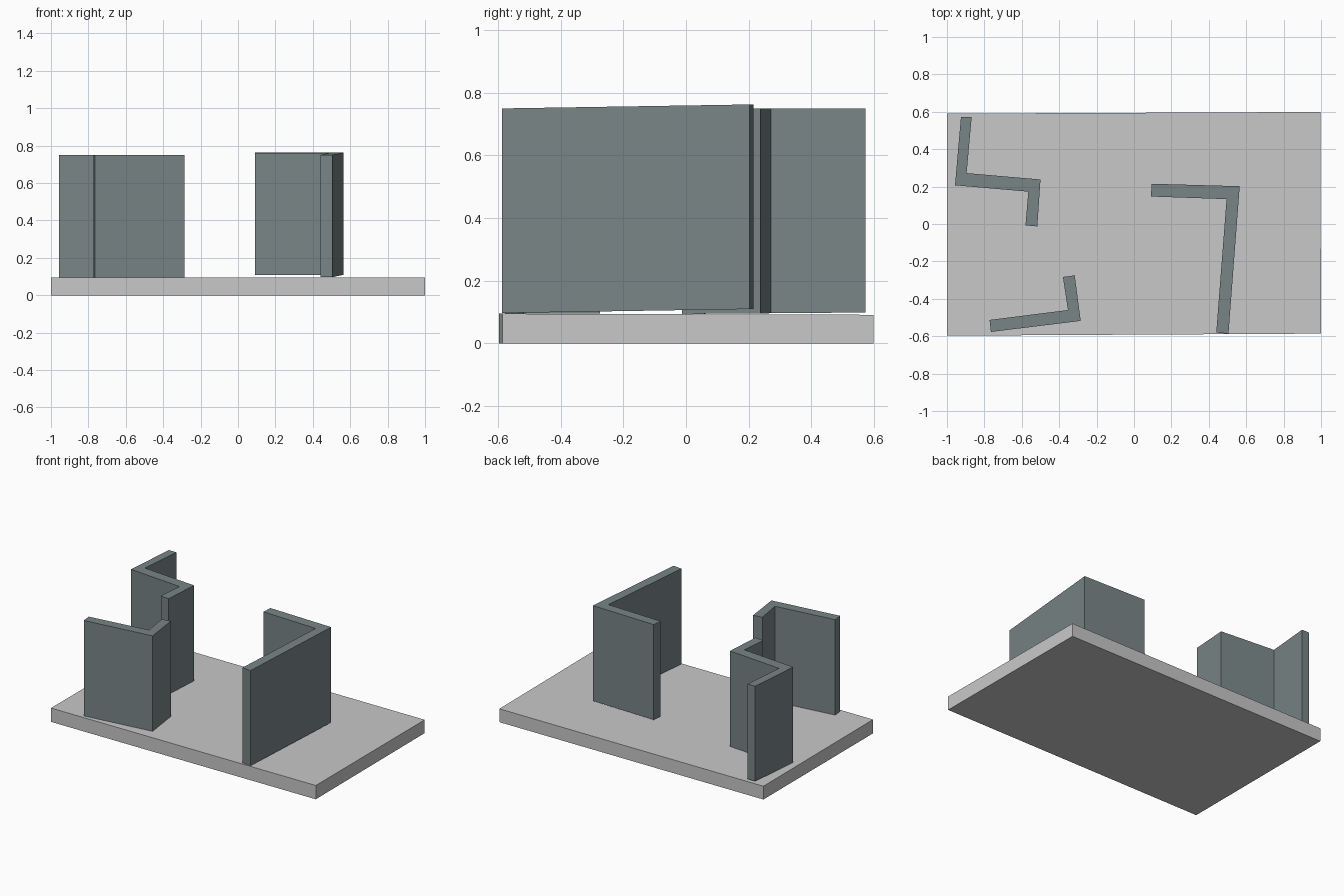
import bpy, bmesh

if "Cube" in bpy.data.objects:
    bpy.data.objects.remove(bpy.data.objects["Cube"])


def material(name, rgb):
    m = bpy.data.materials.new(name)
    m.diffuse_color = (*rgb, 1)
    m.use_nodes = True
    m.node_tree.nodes["Principled BSDF"].inputs["Base Color"].default_value = m.diffuse_color
    return m


def prism(name, outline, bottom, top, mat):
    """Extrude an outline upward; bottom and top are height functions of y."""
    bm = bmesh.new()
    low = [bm.verts.new((x, y, bottom(y))) for x, y in outline]
    high = [bm.verts.new((x, y, top(y))) for x, y in outline]
    bm.faces.new(low)
    bm.faces.new(high)
    n = len(outline)
    for i in range(n):
        j = (i + 1) % n
        bm.faces.new((low[i], low[j], high[j], high[i]))
    bmesh.ops.recalc_face_normals(bm, faces=bm.faces)
    mesh = bpy.data.meshes.new(name)
    bm.to_mesh(mesh)
    bm.free()
    mesh.materials.append(mat)
    ob = bpy.data.objects.new(name, mesh)
    bpy.context.collection.objects.link(ob)


light_grey = material("light grey", (0.58, 0.58, 0.58))
slate = material("slate grey", (0.19, 0.235, 0.24))

# Base slab, very slightly skewed
prism("base_slab", [(-1, -0.597), (1, -0.586), (0.996, 0.599), (-1, 0.59)],
      lambda y: 0, lambda y: 0.093 - 0.003 * y, light_grey)

# Large L wall on the right, leaning slightly up toward the back
prism("right_wall", [(0.095, 0.215), (0.565, 0.202), (0.505, -0.587),
                     (0.44, -0.58), (0.495, 0.133), (0.09, 0.147)],
      lambda y: 0.097 + 0.016 * (y + 0.58),
      lambda y: 0.75 + 0.016 * (y + 0.58), slate)

# Z-shaped wall at the back left
prism("zigzag_wall", [(-0.925, 0.573), (-0.868, 0.573), (-0.895, 0.272),
                      (-0.50, 0.238), (-0.517, -0.013), (-0.58, -0.007),
                      (-0.565, 0.173), (-0.957, 0.207)],
      lambda y: 0.094 + 0.01 * max(y, 0) * 0.8, lambda y: 0.75, slate)

# Small L wall at the front left
prism("front_wall", [(-0.38, -0.283), (-0.317, -0.275), (-0.285, -0.518),
                     (-0.765, -0.577), (-0.772, -0.513), (-0.353, -0.46)],
      lambda y: 0.096, lambda y: 0.75, slate)
